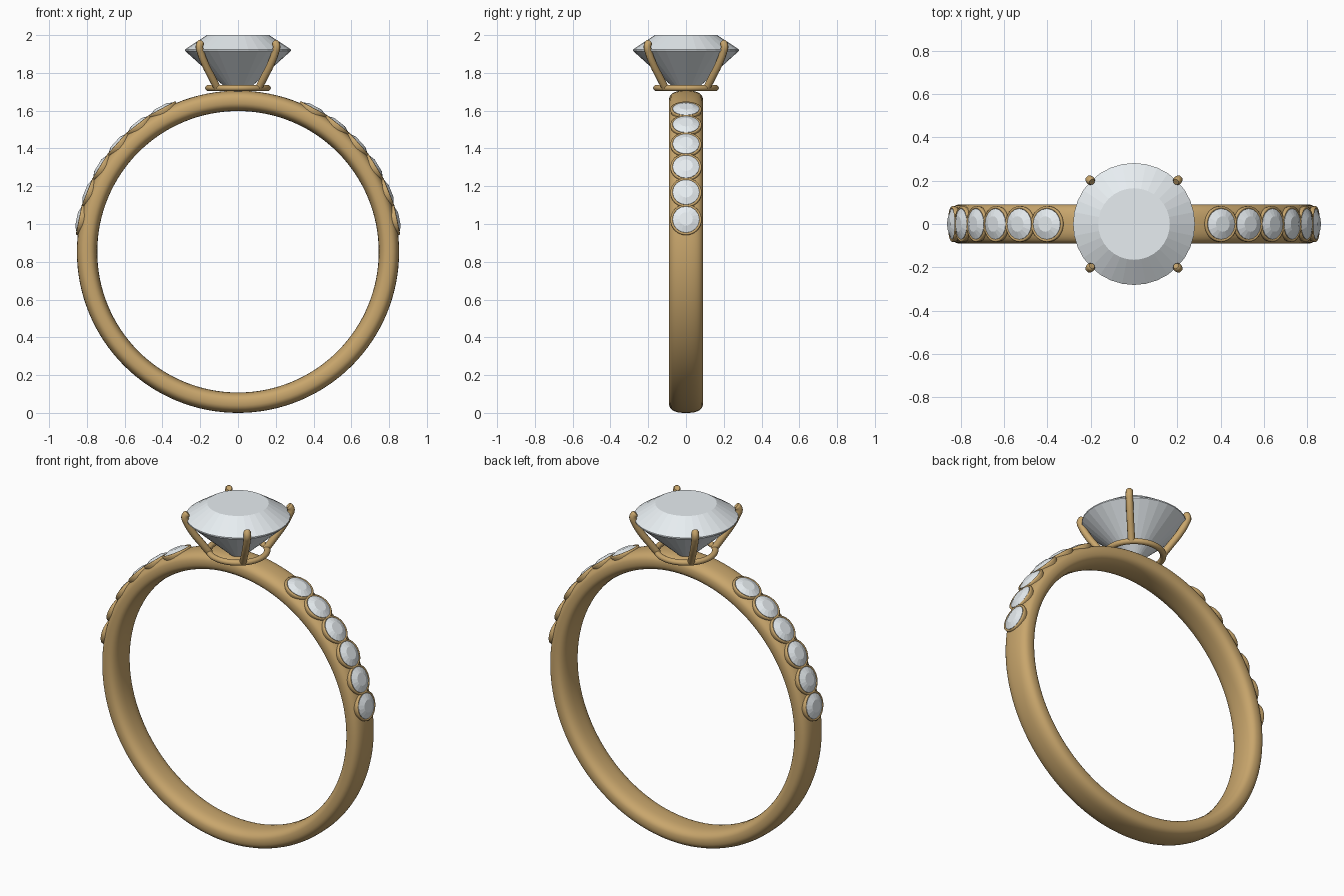
import bpy, math
from mathutils import Matrix, Vector

if "Cube" in bpy.data.objects:
    bpy.data.objects.remove(bpy.data.objects["Cube"])

CZ, R_MID, HALF_T, HALF_W = 0.853, 0.799, 0.054, 0.09


def material(name, rgb):
    m = bpy.data.materials.new(name)
    m.diffuse_color = (*rgb, 1)
    m.use_nodes = True
    m.node_tree.nodes["Principled BSDF"].inputs["Base Color"].default_value = m.diffuse_color
    return m


gold = material("gold", (0.58, 0.38, 0.15))
clear = material("clear_stone", (0.80, 0.85, 0.88))


def add_object(name, mesh, matrix=Matrix()):
    ob = bpy.data.objects.new(name, mesh)
    bpy.context.collection.objects.link(ob)
    ob.matrix_world = matrix
    return ob


def lathe(name, profile, n, mat, smooth, closed=False):
    """Spin (radius, height) points around z; open profiles get end caps."""
    verts, faces, k = [], [], len(profile)
    for i in range(n):
        a = 2 * math.pi * i / n
        verts += [(r * math.cos(a), r * math.sin(a), z) for r, z in profile]
    for i in range(n):
        p, q = i * k, (i + 1) % n * k
        for j in range(k if closed else k - 1):
            j2 = (j + 1) % k
            faces.append((p + j, q + j, q + j2, p + j2))
    if not closed:
        faces.append([i * k for i in reversed(range(n))])
        faces.append([i * k + k - 1 for i in range(n)])
    me = bpy.data.meshes.new(name)
    me.from_pydata(verts, [], faces)
    me.materials.append(mat)
    me.polygons.foreach_set("use_smooth", [smooth] * len(faces))
    return me


def sgn_pow(v, e):
    return math.copysign(abs(v) ** e, v)


def oval(r0, z0, rr, rz, n, power=2.0):
    pts = []
    for i in range(n):
        a = 2 * math.pi * i / n
        pts.append((r0 + rr * sgn_pow(math.cos(a), 2 / power),
                    z0 + rz * sgn_pow(math.sin(a), 2 / power)))
    return pts


# band: softly squared section spun into a hoop, axis along y
band = lathe("band", oval(R_MID, 0, HALF_T, HALF_W, 32, 2.6), 128, gold, True, True)
add_object("band", band,
           Matrix.Translation((0, 0, CZ)) @ Matrix.Rotation(math.pi / 2, 4, 'X'))

# centre stone: pointed pavilion, thin girdle, flat table
centre = lathe("centre_stone", [(0.003, 1.665), (0.281, 1.917), (0.281, 1.924),
                                (0.165, 2.0)], 32, clear, False)
add_object("centre_stone", centre)

# seat ring under the centre stone
add_object("seat_ring", lathe("seat_ring", oval(0.157, 1.72, 0.017, 0.016, 16),
                              48, gold, True, True))

# four curved claws with rounded tips
claw_path = [(0.155, 1.72), (0.195, 1.775), (0.245, 1.845), (0.28, 1.91),
             (0.289, 1.94), (0.28, 1.958), (0.274, 1.964)]
for i in range(4):
    a = math.radians(45 + 90 * i)
    cu = bpy.data.curves.new("claw_path", 'CURVE')
    cu.dimensions = '3D'
    cu.bevel_depth = 0.02
    cu.bevel_resolution = 3
    cu.resolution_u = 6
    cu.use_fill_caps = True
    sp = cu.splines.new('BEZIER')
    sp.bezier_points.add(len(claw_path) - 1)
    for bp, (r, z) in zip(sp.bezier_points, claw_path):
        bp.co = (r * math.cos(a), r * math.sin(a), z)
        bp.handle_left_type = bp.handle_right_type = 'AUTO'
    sp.bezier_points[-1].radius = 0.75
    cu.materials.append(gold)
    add_object(f"claw_{i + 1}", cu)

# six bezel-set accent stones down each shoulder
bezel = lathe("bezel", [(0.060, -0.07), (0.076, -0.035), (0.083, -0.010), (0.082, -0.002),
                        (0.077, 0.001), (0.071, -0.002), (0.068, -0.012)], 32, gold, True)
accent = lathe("accent_stone", [(0.02, -0.05), (0.071, -0.004), (0.071, -0.001),
                                (0.036, 0.013)], 16, clear, False)
for side, label in ((-1, "left"), (1, "right")):
    for i in range(6):
        a = math.radians(side * (28 + 10.1 * i))
        m = Matrix.Translation((0, 0, CZ)) @ Matrix.Rotation(a, 4, 'Y') \
            @ Matrix.Translation((0, 0, 0.859))
        add_object(f"{label}_bezel_{i + 1}", bezel, m)
        add_object(f"{label}_accent_stone_{i + 1}", accent, m)
